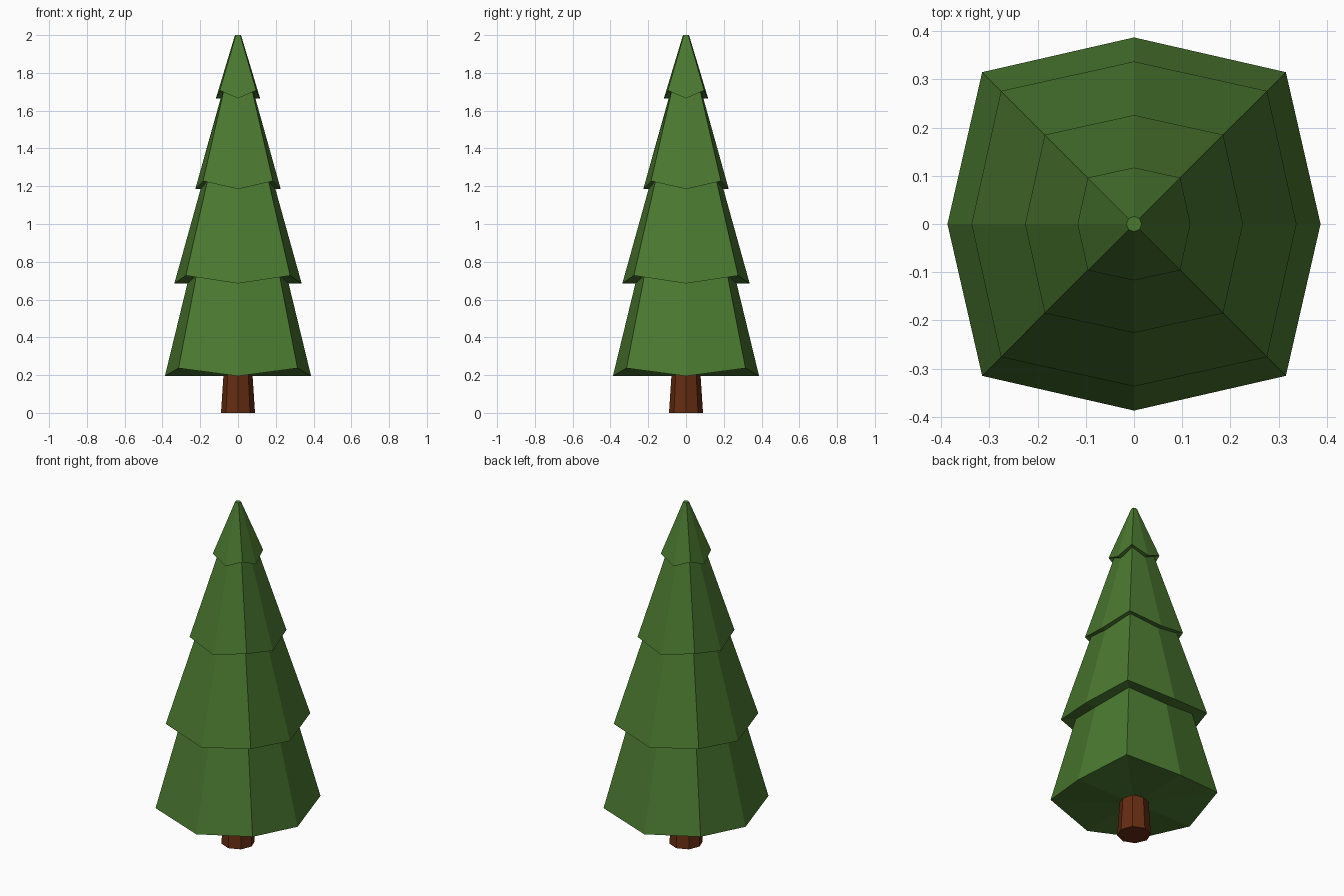
import bpy, bmesh
from math import cos, sin, pi, sqrt

if "Cube" in bpy.data.objects:
    bpy.data.objects.remove(bpy.data.objects["Cube"])


def material(name, rgb):
    m = bpy.data.materials.new(name)
    m.diffuse_color = (*rgb, 1)
    m.use_nodes = True
    m.node_tree.nodes["Principled BSDF"].inputs["Base Color"].default_value = m.diffuse_color
    return m


def ring(bm, axis_r, axis_z, diag_xy, diag_z):
    """Eight vertices alternating between axis and diagonal directions."""
    verts = []
    for i in range(8):
        r, z = (diag_xy * sqrt(2), diag_z) if i % 2 else (axis_r, axis_z)
        a = i * pi / 4
        verts.append(bm.verts.new((r * cos(a), r * sin(a), z)))
    return verts


def build(name, rings, bottom_z, top_z, mat):
    """Skin a stack of rings and close both ends with fans."""
    bm = bmesh.new()
    loops = [ring(bm, *r) for r in rings]
    for lo, hi in zip(loops, loops[1:]):
        for i in range(8):
            j = (i + 1) % 8
            bm.faces.new((lo[i], lo[j], hi[j], hi[i]))
    for loop, z in ((loops[0], bottom_z), (loops[-1], top_z)):
        c = bm.verts.new((0, 0, z))
        for i in range(8):
            bm.faces.new((loop[i], loop[(i + 1) % 8], c))
    bmesh.ops.recalc_face_normals(bm, faces=bm.faces)
    me = bpy.data.meshes.new(name)
    bm.to_mesh(me)
    bm.free()
    me.materials.append(mat)
    ob = bpy.data.objects.new(name, me)
    bpy.context.collection.objects.link(ob)


green = material("needles", (0.07, 0.19, 0.03))
brown = material("bark", (0.13, 0.025, 0.006))

# Foliage: each tier is a raised-corner rim tapering into the tier above
tiers = [  # axis radius, diagonal x/y, base z, radii at the tier's top
    (0.387, 0.315, 0.195, 0.268, 0.22),
    (0.337, 0.276, 0.685, 0.198, 0.162),
    (0.226, 0.185, 1.185, 0.092, 0.075),
    (0.117, 0.096, 1.665, 0.016, 0.0113),
]
tops = [t[2] for t in tiers[1:]] + [2.0]
rings = []
for (r, d, z, rt, dt), zt in zip(tiers, tops):
    rings.append((r, z, d, z + 0.042))
    rings.append((rt, zt, dt, zt if zt == 2.0 else zt + 0.042))
build("foliage", rings, 0.195, 2.0, green)

# Trunk: tapered octagonal post
k = sqrt(0.5)
build("trunk", [(0.09, 0, 0.09 * k, 0), (0.077, 0.2, 0.077 * k, 0.2)], 0, 0.2, brown)
